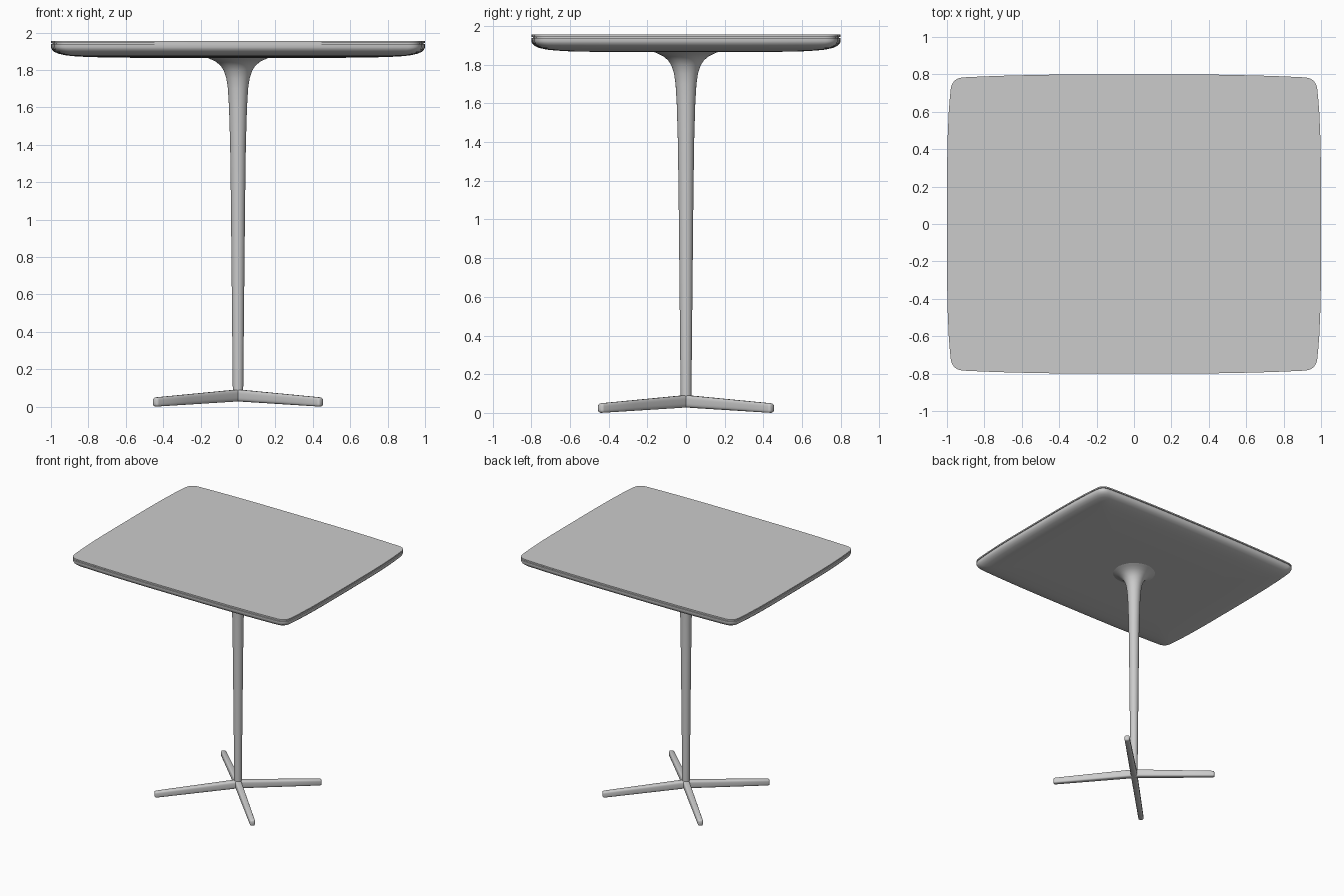
import bpy, bmesh, math

if "Cube" in bpy.data.objects:
    bpy.data.objects.remove(bpy.data.objects["Cube"])


def loft(name, rings, angle=40):
    """Skin a list of closed rings (equal point counts) and cap both ends."""
    bm = bmesh.new()
    loops = [[bm.verts.new(p) for p in ring] for ring in rings]
    n = len(loops[0])
    for a, b in zip(loops, loops[1:]):
        for i in range(n):
            j = (i + 1) % n
            bm.faces.new((a[i], a[j], b[j], b[i]))
    bm.faces.new(loops[0])
    bm.faces.new(loops[-1])
    bmesh.ops.recalc_face_normals(bm, faces=bm.faces)
    mesh = bpy.data.meshes.new(name)
    bm.to_mesh(mesh)
    bm.free()
    ob = bpy.data.objects.new(name, mesh)
    bpy.context.collection.objects.link(ob)
    bpy.ops.object.select_all(action='DESELECT')
    bpy.context.view_layer.objects.active = ob
    ob.select_set(True)
    bpy.ops.object.shade_smooth_by_angle(angle=math.radians(angle))
    return ob


def table_outline():
    """Slightly bulging rectangle with rounded corners."""
    q = [(1 - 0.02 * (y / 0.72) ** 4, y) for y in (0, 0.15, 0.3, 0.45, 0.6, 0.68, 0.72)]
    a, c, b = (0.98, 0.72), (0.972, 0.781), (0.91, 0.784)
    for k in range(1, 8):                       # rounded corner
        t = k / 8
        q.append(tuple((1 - t) ** 2 * a[i] + 2 * t * (1 - t) * c[i] + t * t * b[i]
                       for i in (0, 1)))
    q += [(x, 0.8 - 0.016 * (x / 0.91) ** 3) for x in (0.91, 0.8, 0.65, 0.45, 0.25)]
    top = (0, 0.8)
    half = q + [top] + [(-x, y) for x, y in reversed(q)]
    return half + [(x, -y) for x, y in reversed(half[1:-1])]


# Tabletop: dished underside, thin groove below the top sheet
outline = table_outline()
edge = [(0.45, 1.865), (0.3, 1.867), (0.2, 1.869), (0.13, 1.873), (0.08, 1.878),
        (0.04, 1.887), (0.018, 1.897), (0.005, 1.91), (0, 1.922), (0, 1.938),
        (0.008, 1.939), (0.008, 1.943), (0, 1.944), (0, 1.955)]
loft("tabletop", [[(x * (1 - d), y * (1 - d / 0.8), z) for x, y in outline]
                  for d, z in edge], 50)

# Column: slim taper flaring into the underside of the top
profile = [(0.026, 0.03), (0.028, 0.1), (0.03, 0.3), (0.034, 0.7), (0.038, 1.1),
           (0.042, 1.4), (0.048, 1.6), (0.054, 1.7), (0.062, 1.755), (0.075, 1.795),
           (0.093, 1.823), (0.118, 1.844), (0.145, 1.857), (0.17, 1.868)]
SIDES = 40
loft("column", [[(r * math.cos(2 * math.pi * i / SIDES), r * math.sin(2 * math.pi * i / SIDES), z)
                 for i in range(SIDES)] for r, z in profile])


def leg_ring(d, shrink=0.0):
    """Rounded-rectangle cross-section at distance d along the foot."""
    t = d / 0.63
    half_w = 0.025 - 0.005 * t - shrink
    low, high = 0.028 * (1 - t) + shrink, 0.092 - 0.043 * t - shrink
    half_h, mid = (high - low) / 2, (high + low) / 2
    ring = []
    for i in range(24):
        a = 2 * math.pi * (i + 0.5) / 24
        c, s = math.cos(a), math.sin(a)
        ring.append((d, half_w * math.copysign(abs(c) ** 0.55, c),
                     mid + half_h * math.copysign(abs(s) ** 0.55, s)))
    return ring


# Four feet on the diagonals
for k in range(4):
    rings = [leg_ring(d) for d in (0, 0.2, 0.4, 0.617)]
    rings += [leg_ring(0.626, 0.003), leg_ring(0.63, 0.009)]
    leg = loft(f"foot_{k + 1}", rings)
    leg.rotation_euler.z = math.radians(45 + 90 * k)
